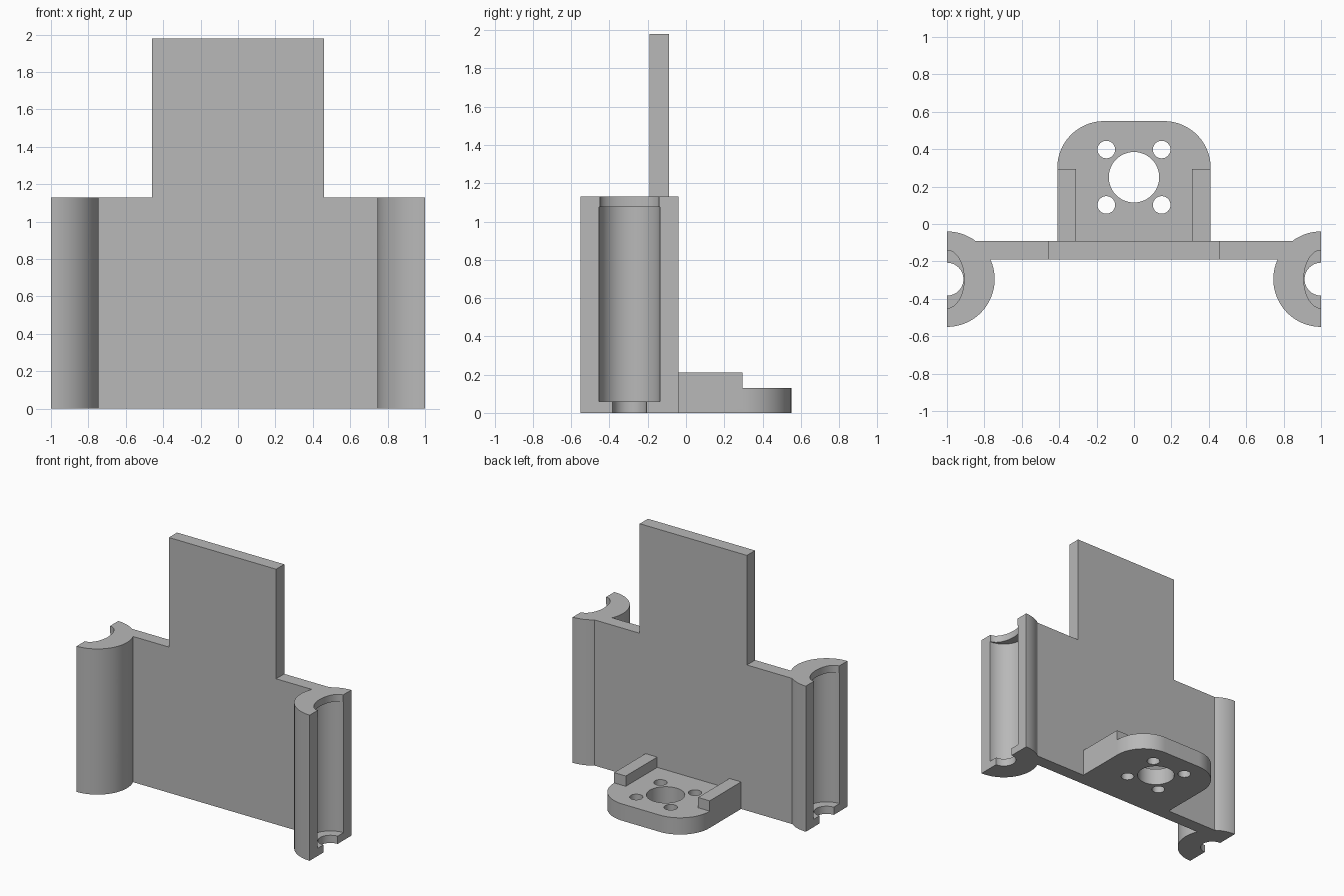
import bpy, bmesh
from math import sin, cos, asin, pi, radians
from mathutils import Matrix

if "Cube" in bpy.data.objects:
    bpy.data.objects.remove(bpy.data.objects["Cube"], do_unlink=True)

grey = bpy.data.materials.new("plain grey")
grey.use_nodes = True
grey.diffuse_color = (0.48, 0.48, 0.48, 1)
grey.node_tree.nodes["Principled BSDF"].inputs["Base Color"].default_value = (0.48, 0.48, 0.48, 1)


def arc(cx, cy, rx, ry, a0, a1, n):
    return [(cx + rx * cos(a0 + (a1 - a0) * i / n), cy + ry * sin(a0 + (a1 - a0) * i / n))
            for i in range(n + 1)]


def ellipse(cx, cy, rx, ry, n=48):
    return arc(cx, cy, rx, ry, 0, 2 * pi, n)[:-1]


def prism(name, outline, lo, hi, along_y=False):
    """Extrude an outline from lo to hi along z, or an x-z outline along y."""
    bm = bmesh.new()
    face = bm.faces.new([bm.verts.new((u, v, lo)) for u, v in outline])
    top = bmesh.ops.extrude_face_region(bm, geom=[face])["geom"]
    bmesh.ops.translate(bm, vec=(0, 0, hi - lo),
                        verts=[g for g in top if isinstance(g, bmesh.types.BMVert)])
    if along_y:
        bm.transform(Matrix(((1, 0, 0, 0), (0, 0, 1, 0), (0, 1, 0, 0), (0, 0, 0, 1))))
    bmesh.ops.recalc_face_normals(bm, faces=bm.faces)
    mesh = bpy.data.meshes.new(name)
    bm.to_mesh(mesh)
    bm.free()
    mesh.materials.append(grey)
    obj = bpy.data.objects.new(name, mesh)
    bpy.context.collection.objects.link(obj)
    return obj


def combine(target, tool, operation):
    mod = target.modifiers.new("combine", "BOOLEAN")
    mod.operation, mod.solver, mod.object = operation, "EXACT", tool
    bpy.context.view_layer.objects.active = target
    bpy.ops.object.modifier_apply(modifier=mod.name)
    bpy.data.objects.remove(tool, do_unlink=True)


def rect(x0, x1, y0, y1):
    return [(x0, y0), (x1, y0), (x1, y1), (x0, y1)]


# Wide plate with a half-round holder at each end
FRONT, BACK, CY, R, WIDE_TOP = -0.19, -0.09, -0.295, 0.255, 1.13
half = (arc(1, CY, R, R, pi - asin((FRONT - CY) / R), 1.5 * pi, 40)
        + arc(1, CY, R, R, pi / 2, pi - asin((BACK - CY) / R), 14))
bracket = prism("bracket", half + [(-x, y) for x, y in reversed(half)], 0, WIDE_TOP)

# Tall narrow plate
combine(bracket, prism("upper_plate", rect(-0.46, 0.46, 1.0, 1.98), FRONT, BACK, True), "UNION")

# Shelf with rounded back corners and two side rails
shelf = ([(-0.41, -0.14), (0.41, -0.14)]
         + arc(0.16, 0.3, 0.25, 0.25, 0, pi / 2, 24)
         + arc(-0.16, 0.3, 0.25, 0.25, pi / 2, pi, 24))
mount = prism("shelf", shelf, 0, 0.13)
for s in (-1, 1):
    rail = rect(*sorted((s * 0.31, s * 0.41)), -0.14, 0.295)
    combine(mount, prism("side_rail", rail, 0.05, 0.21), "UNION")
combine(bracket, mount, "UNION")

# Shelf holes
combine(bracket, prism("centre_hole", ellipse(0, 0.25, 0.135, 0.135), -0.1, 0.3), "DIFFERENCE")
for sx in (-1, 1):
    for sy in (-1, 1):
        hole = ellipse(sx * 0.148, 0.25 + sy * 0.148, 0.047, 0.047, 32)
        combine(bracket, prism("screw_hole", hole, -0.1, 0.3), "DIFFERENCE")

# Column of holes up the plate
for i in range(6):
    hole = ellipse(0, 0.517 + 0.2565 * i, 0.047, 0.047, 32)
    combine(bracket, prism("plate_hole", hole, -0.3, 0, True), "DIFFERENCE")

# Holders: bore, bottom opening, top opening and oval tie holes
for s in (-1, 1):
    for name, rx, ry, lo, hi in (("bore", 0.16, 0.16, 0.06, 1.075),
                                 ("bottom_opening", 0.088, 0.088, -0.1, 0.1),
                                 ("top_opening", 0.092, 0.155, 1.0, 1.2)):
        combine(bracket, prism(name, ellipse(s, CY, rx, ry, 64), lo, hi), "DIFFERENCE")
    for z in (0.312, 0.825):
        hole = ellipse(s * 0.77, z, 0.035, 0.052, 32)
        combine(bracket, prism("tie_hole", hole, -0.7, 0.05, True), "DIFFERENCE")

# Smooth curved walls, crisp edges
bpy.ops.object.select_all(action="DESELECT")
bracket.select_set(True)
bpy.context.view_layer.objects.active = bracket
bpy.ops.object.shade_smooth_by_angle(angle=radians(25))
